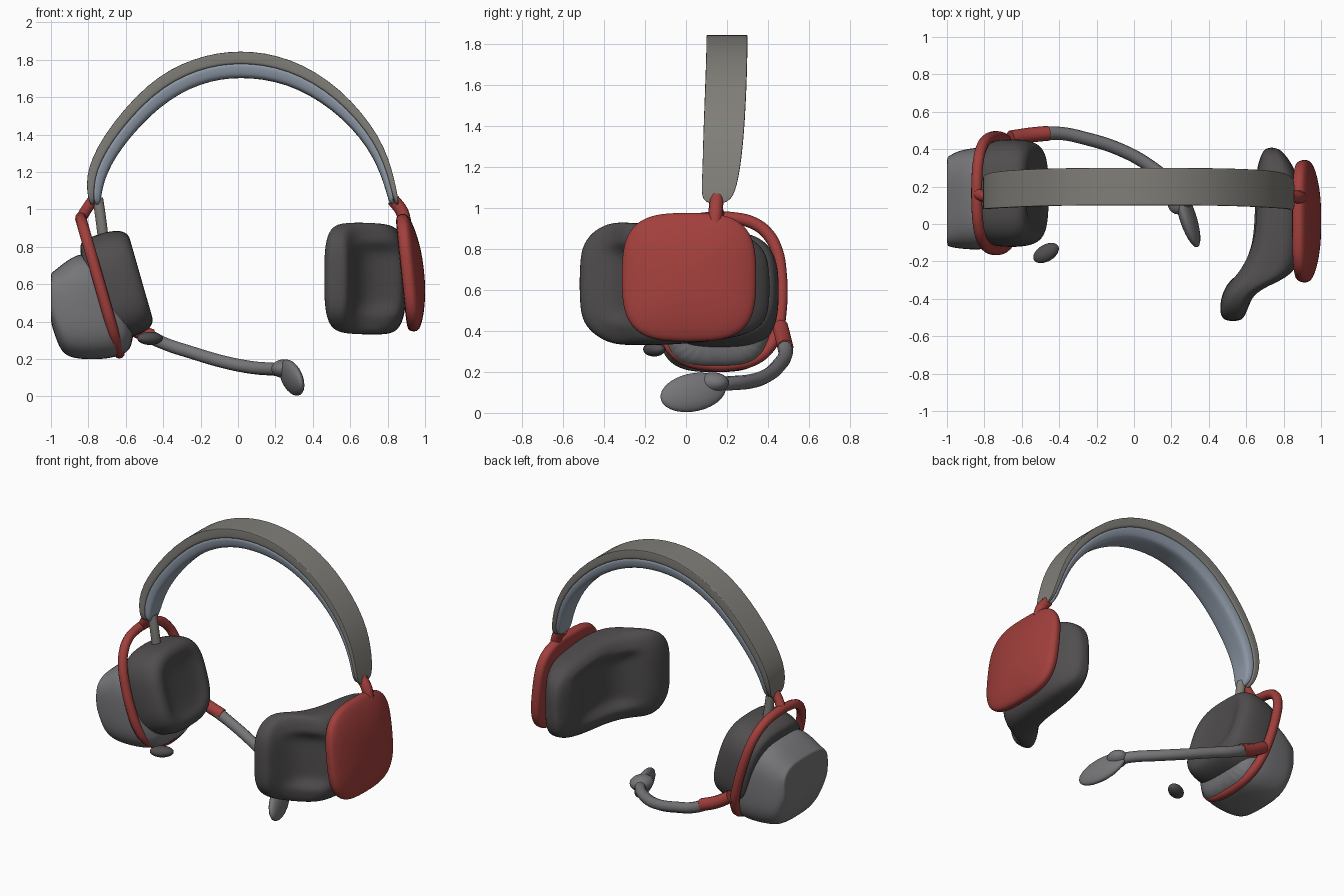
import bpy, bmesh, math
from mathutils import Vector, Matrix

if "Cube" in bpy.data.objects:
    bpy.data.objects.remove(bpy.data.objects["Cube"])


def material(name, rgb):
    m = bpy.data.materials.new(name)
    m.diffuse_color = (*rgb, 1)
    m.use_nodes = True
    m.node_tree.nodes["Principled BSDF"].inputs["Base Color"].default_value = m.diffuse_color
    return m


RED = material("red", (0.36, 0.05, 0.045))
DARK = material("dark_grey", (0.08, 0.075, 0.075))
GREY = material("grey", (0.18, 0.18, 0.19))
BAND = material("warm_grey", (0.22, 0.21, 0.19))
PAD = material("blue_grey", (0.28, 0.33, 0.4))


def loft(name, rings, mat, matrix=Matrix(), levels=2):
    """Skin a list of equal-length rings, cap the ends, smooth it."""
    bm = bmesh.new()
    rows = [[bm.verts.new(matrix @ Vector(p)) for p in r] for r in rings]
    n = len(rows[0])
    for a, b in zip(rows, rows[1:]):
        for i in range(n):
            j = (i + 1) % n
            bm.faces.new((a[i], a[j], b[j], b[i]))
    bm.faces.new(rows[0])
    bm.faces.new(rows[-1])
    bmesh.ops.recalc_face_normals(bm, faces=bm.faces[:])
    me = bpy.data.meshes.new(name)
    bm.to_mesh(me)
    bm.free()
    ob = bpy.data.objects.new(name, me)
    bpy.context.collection.objects.link(ob)
    me.materials.append(mat)
    mod = ob.modifiers.new("smooth", 'SUBSURF')
    mod.levels = mod.render_levels = levels
    for f in me.polygons:
        f.use_smooth = True
    return ob


def oval(a0, a1, b0, b1, n=4, count=24):
    """Superellipse fitted in a box, as (a, b) pairs."""
    out = []
    for k in range(count):
        t = 2 * math.pi * (k + 0.5) / count
        c, s = math.cos(t), math.sin(t)
        u = math.copysign(abs(c) ** (2 / n), c)
        v = math.copysign(abs(s) ** (2 / n), s)
        out.append(((a0 + a1) / 2 + u * (a1 - a0) / 2, (b0 + b1) / 2 + v * (b1 - b0) / 2))
    return out


def tube(name, pts, radius, mat, closed=False, matrix=Matrix()):
    """Round tube through points (x, y, z[, thickness factor])."""
    cu = bpy.data.curves.new(name, 'CURVE')
    cu.dimensions = '3D'
    cu.bevel_depth, cu.bevel_resolution, cu.use_fill_caps = radius, 3, True
    cu.resolution_u = 8
    sp = cu.splines.new('BEZIER')
    sp.bezier_points.add(len(pts) - 1)
    sp.use_cyclic_u = closed
    for bp, p in zip(sp.bezier_points, pts):
        bp.co = matrix @ Vector(p[:3])
        bp.handle_left_type = bp.handle_right_type = 'AUTO'
        bp.radius = p[3] if len(p) > 3 else 1
    cu.materials.append(mat)
    ob = bpy.data.objects.new(name, cu)
    bpy.context.collection.objects.link(ob)
    bpy.ops.object.select_all(action='DESELECT')
    ob.select_set(True)
    bpy.context.view_layer.objects.active = ob
    bpy.ops.object.convert(target='MESH')
    bpy.ops.object.shade_smooth()
    return bpy.context.object


def blob(name, loc, size, turn, mat):
    """Flattened ball, turned by degrees."""
    bpy.ops.mesh.primitive_uv_sphere_add(segments=24, ring_count=14, location=loc,
                                         rotation=[math.radians(a) for a in turn])
    ob = bpy.context.object
    ob.name = name
    ob.scale = size
    ob.data.materials.append(mat)
    bpy.ops.object.shade_smooth()


# Headband stations: outer x, z, inner x, z, y centre, half width
stations = [
    (-0.79, 1.01, -0.735, 1.01, 0.145, 0.07),
    (-0.825, 1.17, -0.725, 1.15, 0.17, 0.09),
    (-0.735, 1.385, -0.63, 1.33, 0.185, 0.1),
    (-0.485, 1.685, -0.42, 1.56, 0.197, 0.1),
    (-0.235, 1.815, -0.20, 1.68, 0.2, 0.1),
    (0.01, 1.857, 0.01, 1.712, 0.2, 0.1),
    (0.28, 1.815, 0.26, 1.68, 0.2, 0.1),
    (0.55, 1.655, 0.51, 1.54, 0.197, 0.1),
    (0.775, 1.38, 0.705, 1.33, 0.185, 0.1),
    (0.84, 1.15, 0.785, 1.13, 0.17, 0.09),
    (0.865, 1.01, 0.81, 1.02, 0.145, 0.075)]


def band_rings(section):
    rings = []
    for ox, oz, ix, iz, yc, w in stations:
        rings.append([(ox + (ix - ox) * d, yc + w * s, oz + (iz - oz) * d) for s, d in section])
    return rings


# Outer strap and softer inner pad
loft("headband", band_rings([(-1, 0), (-0.95, 0), (0, 0), (0.95, 0), (1, 0), (1, 0.1), (1, 0.4),
                             (0.93, 0.5), (0, 0.5), (-0.93, 0.5), (-1, 0.4), (-1, 0.1)]), BAND)
loft("headband_pad", band_rings([(-0.93, 0.4), (0, 0.4), (0.93, 0.4), (0.95, 0.55), (0.85, 0.9),
                                 (0.6, 1), (0, 1), (-0.6, 1), (-0.85, 0.9), (-0.95, 0.55)]), PAD)

# Right ear cushion, lofted front to back: y, x range, z range
sections = [
    (-0.52, 0.49, 0.57, 0.50, 0.76), (-0.49, 0.46, 0.595, 0.42, 0.85),
    (-0.42, 0.46, 0.62, 0.36, 0.91), (-0.35, 0.48, 0.68, 0.335, 0.93),
    (-0.29, 0.52, 0.84, 0.33, 0.93), (-0.22, 0.57, 0.89, 0.33, 0.925),
    (-0.1, 0.625, 0.90, 0.33, 0.92), (0.1, 0.63, 0.90, 0.345, 0.90),
    (0.26, 0.645, 0.88, 0.37, 0.88), (0.36, 0.675, 0.82, 0.41, 0.83),
    (0.41, 0.70, 0.77, 0.49, 0.74)]
rings = []
for y, x0, x1, z0, z1 in sections:
    ring = []
    for x, z in oval(x0, x1, z0, z1, 3.3, 32):
        dy = 0
        if abs(z - 0.63) < 0.18:
            if -0.25 < y < 0.2 and x < (x0 + x1) / 2:
                x += 0.06           # hollow for the ear
            elif -0.4 < y < -0.25 and x > (x0 + x1) / 2:
                dy = 0.05           # shallow dent on the front side
        ring.append((x, y + dy, z))
    rings.append(ring)
loft("right_ear_cushion", rings, DARK)

# Right red cover, tilted dish: local x, scale
tilt = Matrix.Translation((0.915, 0.015, 0.662)) @ Matrix.Rotation(math.radians(-6), 4, 'Y')
dish = [(-0.045, 0.9), (-0.035, 0.98), (0.0, 1.01), (0.02, 0.98), (0.035, 0.9),
        (0.055, 0.72), (0.075, 0.4), (0.08, 0.1)]
loft("right_cover", [[(x, a, b) for a, b in oval(-0.33 * s, 0.33 * s, -0.318 * s, 0.318 * s, 3.2)]
                     for x, s in dish], RED, tilt)
tube("right_arm", [(0.83, 0.15, 1.05), (0.875, 0.145, 0.99), (0.895, 0.14, 0.92)], 0.035, RED)

# Left cup frame, leaning outward at the top
lean = Matrix.Translation((-0.74, 0.165, 0.6)) @ Matrix.Rotation(math.radians(-16), 4, 'Y')
tube("left_red_hoop", [(0, a, b) for a, b in oval(-0.3, 0.3, -0.38, 0.365, 2.8, 20)],
     0.03, RED, True, lean)

# Left ear cushion: local x, scale
puff = [(-0.06, 0.85), (-0.03, 0.96), (0.04, 1.0), (0.13, 1.0), (0.19, 0.95), (0.22, 0.85),
        (0.225, 0.7), (0.205, 0.55), (0.2, 0.2)]
loft("left_ear_cushion", [[(x, a, b - 0.03) for a, b in oval(-0.29 * s, 0.29 * s, -0.29 * s, 0.29 * s, 3)]
                          for x, s in puff], DARK, lean)
tube("left_strut", [(-0.75, 0.145, 1.06), (-0.735, 0.145, 0.96), (-0.72, 0.15, 0.84)], 0.03, BAND)
tube("left_arm", [(-0.775, 0.145, 1.05), (-0.81, 0.15, 1.0), (-0.84, 0.165, 0.95)], 0.03, RED)

# Left outer shell with flat end: x, y range, z range
shell = [
    (-1.0, -0.11, 0.355, 0.40, 0.655), (-0.998, -0.12, 0.36, 0.385, 0.66),
    (-0.955, -0.13, 0.385, 0.25, 0.695), (-0.91, -0.135, 0.40, 0.21, 0.73),
    (-0.84, -0.14, 0.41, 0.197, 0.77), (-0.74, -0.13, 0.42, 0.195, 0.76),
    (-0.64, -0.11, 0.41, 0.21, 0.70), (-0.55, -0.05, 0.36, 0.25, 0.6)]
loft("left_shell", [[(x, a, b) for a, b in oval(y0, y1, z0, z1, 3.2)]
                    for x, y0, y1, z0, z1 in shell], GREY)

# Microphone boom and its joint
tube("boom_joint", [(-0.66, 0.46, 0.42), (-0.56, 0.475, 0.36), (-0.46, 0.485, 0.32)], 0.04, RED)
tube("microphone_boom", [
    (-0.5, 0.48, 0.335, 1.1), (-0.4, 0.485, 0.285), (-0.25, 0.455, 0.235), (-0.08, 0.4, 0.185),
    (0.07, 0.32, 0.155), (0.19, 0.22, 0.145), (0.26, 0.12, 0.14)], 0.035, GREY)

# Microphone capsule, and the loose stub under the left cushion
blob("microphone", (0.288, 0.035, 0.1), (0.042, 0.17, 0.094), (12, -12, 16), GREY)
blob("microphone_neck", (0.245, 0.13, 0.148), (0.065, 0.08, 0.05), (0, 0, -20), GREY)
blob("loose_stub", (-0.47, -0.155, 0.31), (0.075, 0.045, 0.035), (0, 0, 30), DARK)
